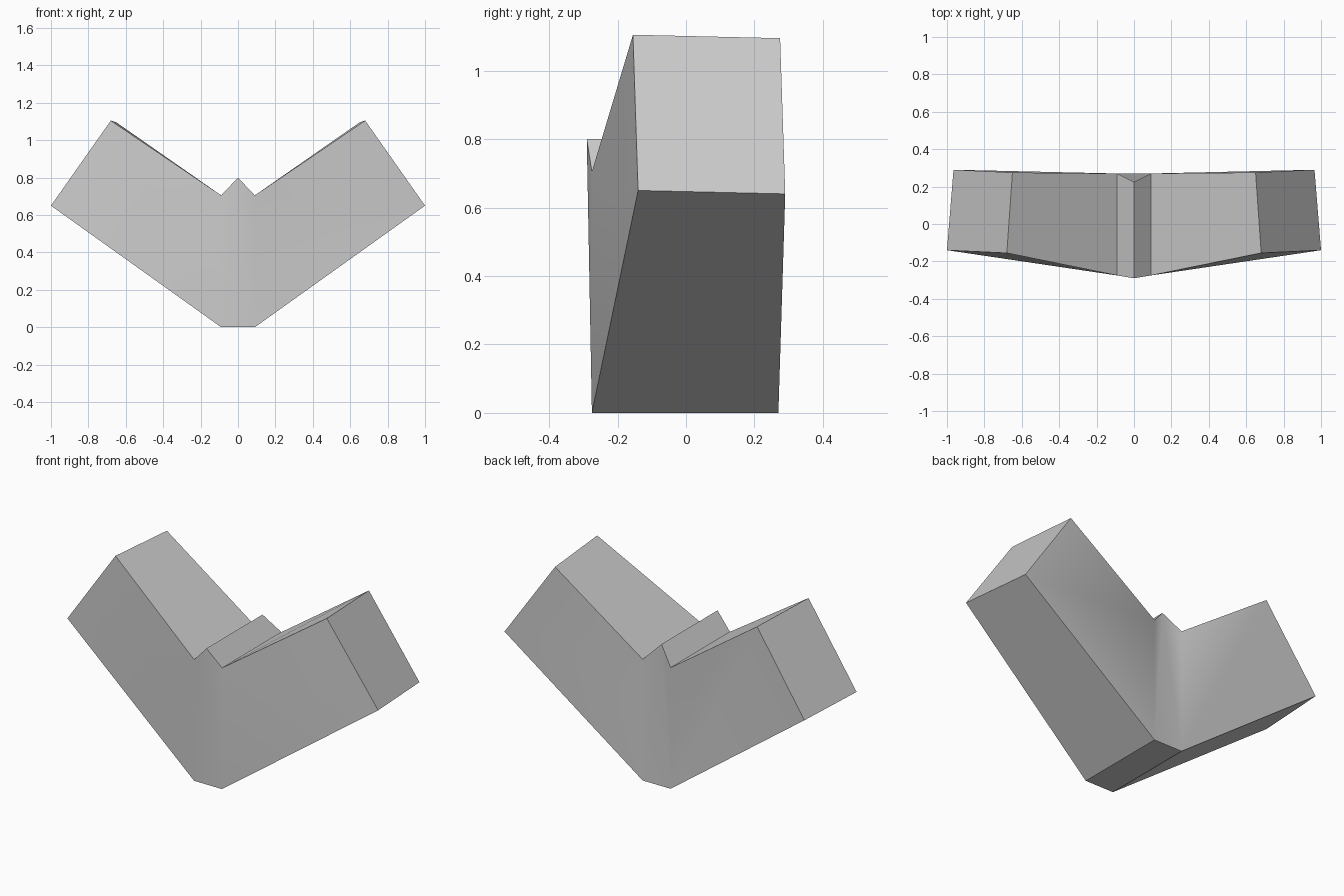
import bpy
import bmesh
import math

cube = bpy.data.objects.get("Cube")
if cube:
    bpy.data.objects.remove(cube, do_unlink=True)

# Single grey material
grey = bpy.data.materials.new("plain_grey")
grey.use_nodes = True
colour = (0.6, 0.6, 0.6, 1)
grey.diffuse_color = colour
grey.node_tree.nodes["Principled BSDF"].inputs["Base Color"].default_value = colour

# Half outlines, in order: notch ridge, inner corner, arm top, arm tip, base
FRONT = [(0, -0.29, 0.8), (0.09, -0.275, 0.705), (0.68, -0.155, 1.105),
         (1.0, -0.14, 0.65), (0.09, -0.275, 0)]
BACK = [(0, 0.225, 0.8), (0.09, 0.27, 0.705), (0.65, 0.275, 1.095),
        (0.965, 0.29, 0.64), (0.09, 0.27, 0)]


def full_outline(half):
    """Close the outline by mirroring every point except the ridge."""
    return half + [(-x, y, z) for x, y, z in reversed(half[1:])]


bm = bmesh.new()
front = [bm.verts.new(p) for p in full_outline(FRONT)]
back = [bm.verts.new(p) for p in full_outline(BACK)]

# Front and back: two arm panels and a fan of triangles at the centre
panels = [(1, 2, 3, 4), (5, 6, 7, 8), (0, 1, 4), (0, 4, 5), (0, 5, 8)]
for ring in (front, back):
    for panel in panels:
        bm.faces.new([ring[i] for i in panel])

# Rim joining front to back
count = len(front)
for i in range(count):
    j = (i + 1) % count
    bm.faces.new((front[i], front[j], back[j], back[i]))
bmesh.ops.recalc_face_normals(bm, faces=bm.faces[:])

mesh = bpy.data.meshes.new("angled_elbow_block")
bm.to_mesh(mesh)
bm.free()
mesh.materials.append(grey)
block = bpy.data.objects.new("angled_elbow_block", mesh)
bpy.context.collection.objects.link(block)

# Soft shading across the shallow centre bend, crisp elsewhere
bpy.ops.object.select_all(action='DESELECT')
block.select_set(True)
bpy.context.view_layer.objects.active = block
bpy.ops.object.shade_smooth_by_angle(angle=math.radians(30))
